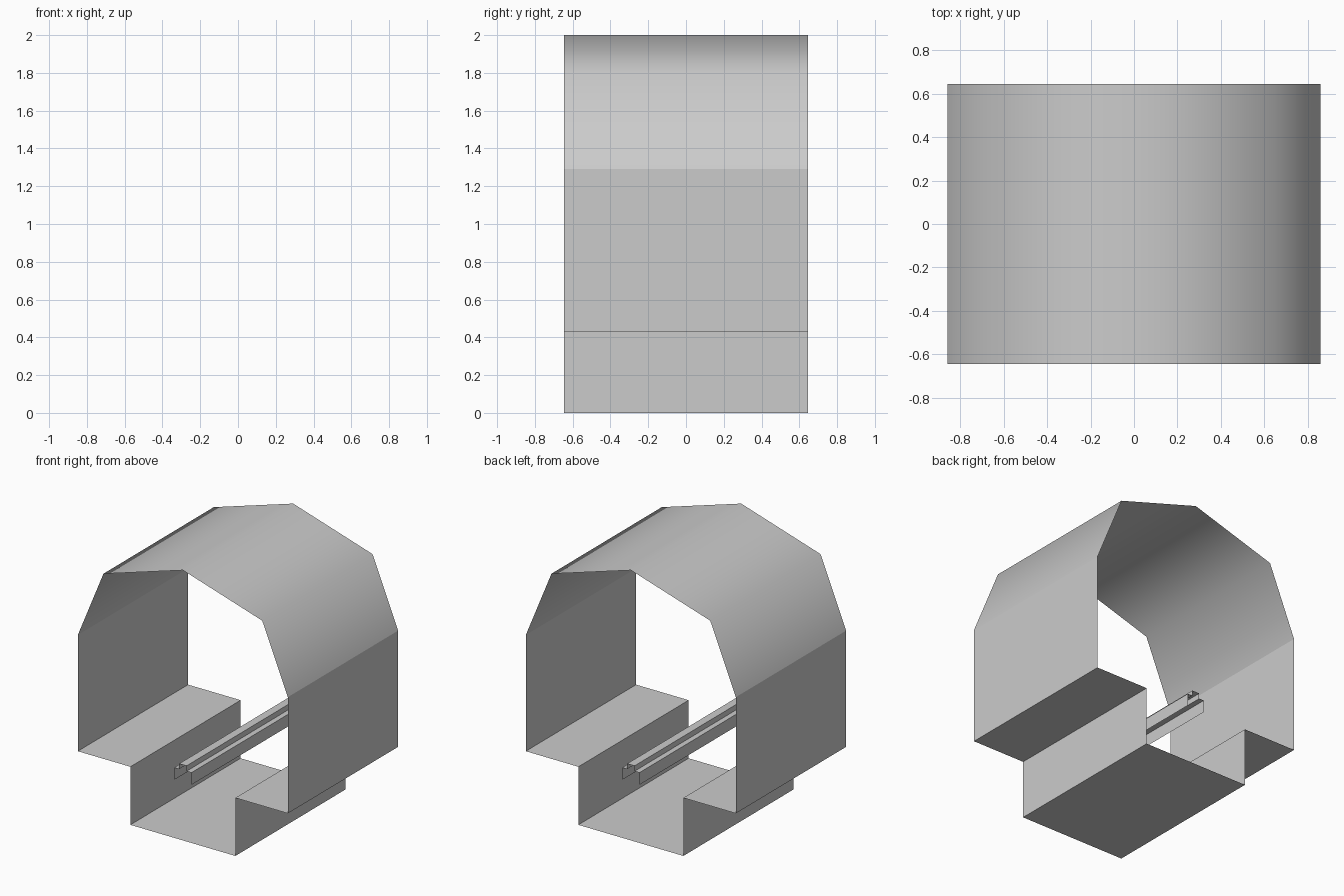
import bpy

if "Cube" in bpy.data.objects:
    bpy.data.objects.remove(bpy.data.objects["Cube"])

HALF_LEN = 0.645


def extruded_strip(name, half_profile, smooth=False):
    """Open sheet: mirror an (x, z) half profile about x = 0 and sweep it along y."""
    mirrored = [(-x, z) for x, z in half_profile if x > 0]
    profile = mirrored + half_profile[::-1]
    n = len(profile)
    verts = [(x, y, z) for y in (-HALF_LEN, HALF_LEN) for x, z in profile]
    faces = [(i, i + 1, n + i + 1, n + i) for i in range(n - 1)]
    mesh = bpy.data.meshes.new(name)
    mesh.from_pydata(verts, [], faces)
    for poly in mesh.polygons:
        poly.use_smooth = smooth
    obj = bpy.data.objects.new(name, mesh)
    bpy.context.collection.objects.link(obj)
    return obj


# Faceted arch, smoothly shaded across its four panels
extruded_strip("tunnel_roof", [(0.86, 1.29), (0.65, 1.80), (0, 2.0)], smooth=True)

# Side walls, ledges and sunken channel in one flat-shaded strip
lower = extruded_strip("walls_and_channel",
                       [(0.86, 1.29), (0.86, 0.43), (0.43, 0.43), (0.43, 0)])
lower.data.flip_normals()

# Hollow guide rail along the middle, open underneath
extruded_strip("guide_rail", [(0.07, 0.43), (0.07, 0.52), (0.03, 0.52), (0.03, 0.56)])
